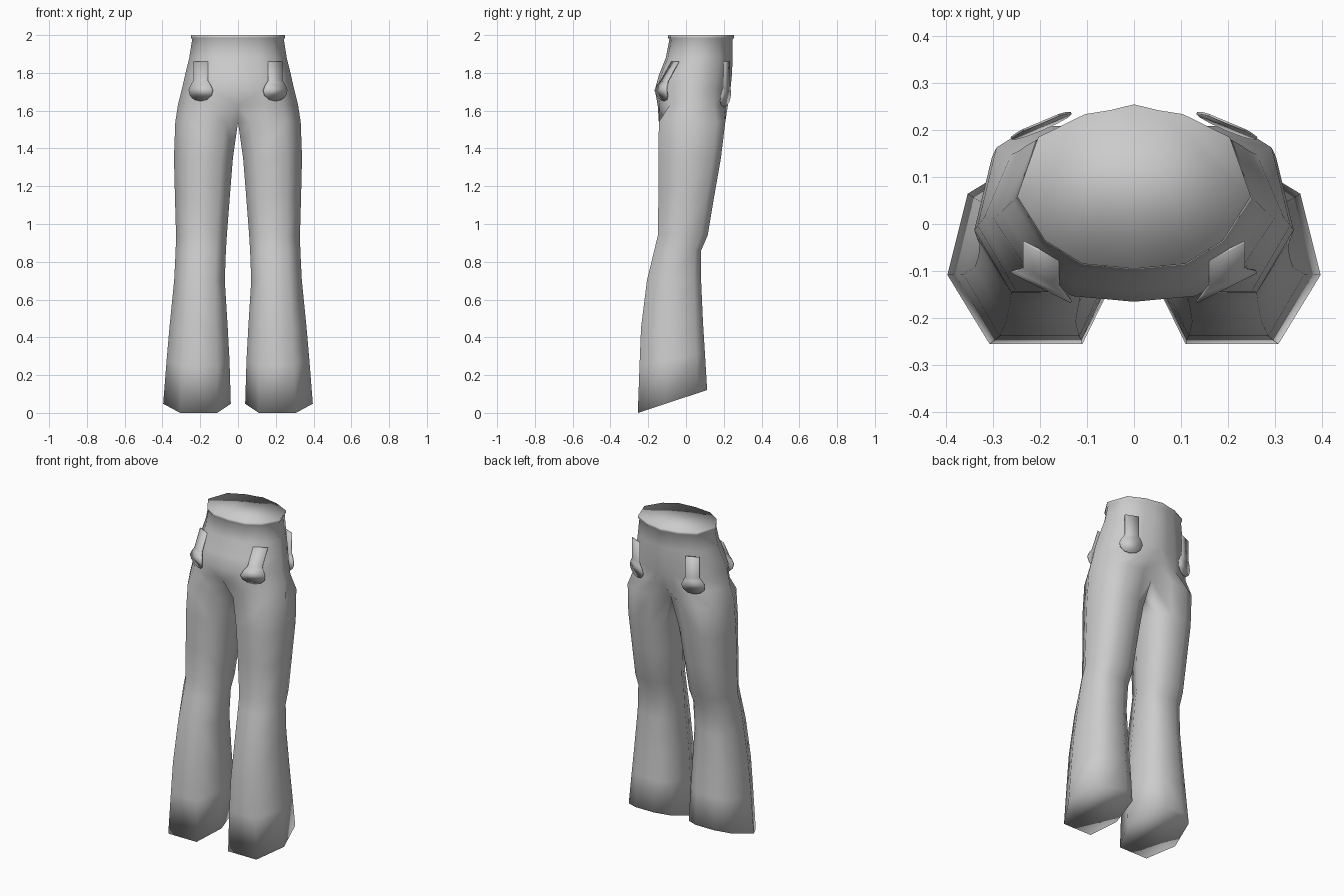
import bpy, bmesh, math
from mathutils import Matrix

if "Cube" in bpy.data.objects:
    bpy.data.objects.remove(bpy.data.objects["Cube"])

cloth = bpy.data.materials.new("grey cloth")
cloth.diffuse_color = (0.6, 0.6, 0.6, 1)
cloth.use_nodes = True
cloth.node_tree.nodes["Principled BSDF"].inputs["Base Color"].default_value = cloth.diffuse_color


def finish(bm, name):
    """Mirror the right half, weld it and make a smooth object."""
    geo = bm.verts[:] + bm.edges[:] + bm.faces[:]
    copy = bmesh.ops.duplicate(bm, geom=geo)["geom"]
    verts = [v for v in copy if isinstance(v, bmesh.types.BMVert)]
    bmesh.ops.transform(bm, matrix=Matrix.Diagonal((-1, 1, 1, 1)), verts=verts)
    bmesh.ops.reverse_faces(bm, faces=[f for f in copy if isinstance(f, bmesh.types.BMFace)])
    bmesh.ops.remove_doubles(bm, verts=bm.verts[:], dist=0.0005)
    bmesh.ops.recalc_face_normals(bm, faces=bm.faces[:])
    for f in bm.faces:
        f.smooth = True
    me = bpy.data.meshes.new(name)
    bm.to_mesh(me)
    bm.free()
    me.materials.append(cloth)
    ob = bpy.data.objects.new(name, me)
    bpy.context.collection.objects.link(ob)
    return ob


# Cross-sections as fractions of (x range, y range), from inner front round the outside
LEG = [(0, .40), (.20, 0), (.75, 0), (1, .40), (.88, .87), (.66, 1), (.30, 1), (.06, .85)]
HIP = [(0, 0), (.44, .03), (.76, .17), (1, .44), (.82, .80), (.42, .94), (.20, .965), (0, 1)]

# z, inner x, outer x, front y, back y
leg_rings = [
    (.00, .038, .396, -.255, .112),
    (.25, .045, .378, -.246, .100),
    (.45, .055, .362, -.238, .090),
    (.70, .070, .338, -.207, .080),
    (.86, .064, .330, -.168, .080),
    (.94, .059, .328, -.149, .115),
    (1.15, .043, .334, -.146, .150),
    (1.35, .027, .339, -.145, .185),
    (1.54, .000, .332, -.144, .208),
]
hip_rings = [
    (1.63, 0, .318, -.150, .222),
    (1.71, 0, .298, -.165, .235),
    (1.79, 0, .280, -.143, .243),
    (1.88, 0, .258, -.107, .247),
    (1.975, 0, .243, -.088, .246),
    (1.985, 0, .248, -.095, .254),
    (2.0, 0, .248, -.095, .254),
]

# Trousers: flared legs joined into the hips, closed at hem and waist
bm = bmesh.new()
rings = []
for shape, table in ((LEG, leg_rings), (HIP, hip_rings)):
    for z, xi, xo, yf, yb in table:
        ring = []
        for i, (fx, fy) in enumerate(shape):
            x, y = xi + fx * (xo - xi), yf + fy * (yb - yf)
            if z == 1.54 and i == 7:
                x = 0
            # the hem slants, and the slant fades out up the shin
            slant = max(0, 1 - z / .6) * (y + .255) * .33
            ring.append(bm.verts.new((x, y, z + slant)))
        rings.append(ring)
for k, (a, b) in enumerate(zip(rings, rings[1:])):
    for i in range(8 if k < len(leg_rings) - 1 else 7):
        j = (i + 1) % 8
        bm.faces.new((a[i], a[j], b[j], b[i]))
bm.faces.new(rings[0][::-1])
bm.faces.new(rings[-1])
finish(bm, "trousers")


# Pockets: thin keyhole-shaped plates standing just off the hips
def pocket(name, cx, cz, neck_top, place):
    outline = [(cx - .038, neck_top), (cx - .038, cz + .055)]
    for k in range(9):
        a = math.radians(145 + k * 250 / 8)
        outline.append((cx + .064 * math.cos(a), cz + .055 * math.sin(a)))
    outline += [(cx + .038, cz + .055), (cx + .038, neck_top)]
    bm = bmesh.new()
    verts = [bm.verts.new(place(x, z)) for x, z in outline]
    n = len(verts)
    for i in range(n // 2):
        a, b, c, d = verts[i], verts[i + 1], verts[n - 2 - i], verts[n - 1 - i]
        bm.faces.new((a, b, d) if b == c else (a, b, c, d))
        if i + 1 >= n - 2 - i:
            break
    ob = finish(bm, name)
    mod = ob.modifiers.new("thickness", "SOLIDIFY")
    mod.thickness = .005


pocket("front_pockets", .198, 1.705, 1.86,
       lambda x, z: (x, -.170 + .50 * (x - .13) + max(0, z - 1.72) * .55 + max(0, 1.70 - z) * .4, z))
pocket("back_pockets", .198, 1.675, 1.86,
       lambda x, z: (x, .246 - .42 * (x - .13) - max(0, 1.72 - z) * .15, z))
